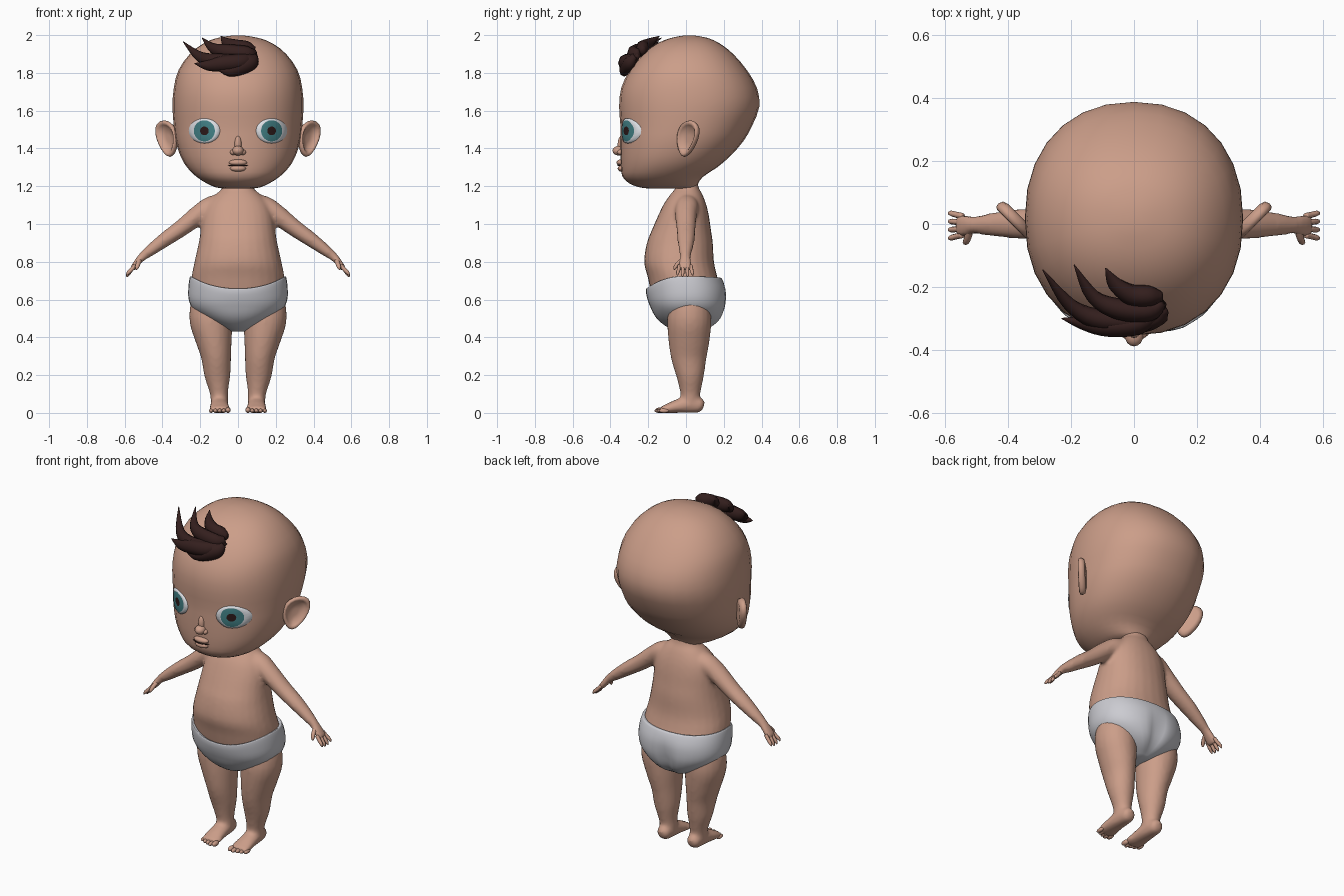
import bpy, bmesh, math
from mathutils import Vector, Matrix
from mathutils.bvhtree import BVHTree


def material(name, rgb):
    m = bpy.data.materials.new(name)
    m.diffuse_color = (*rgb, 1)
    return m


SKIN = material("skin", (0.60, 0.34, 0.25))
CLOTH = material("white cloth", (0.60, 0.60, 0.64))
HAIR = material("dark brown hair", (0.035, 0.014, 0.013))
EYE = material("eye white", (0.72, 0.74, 0.78))
IRIS = material("teal iris", (0.055, 0.22, 0.24))
PUPIL = material("dark pupil", (0.025, 0.010, 0.010))


def finish(name, bm, *mats):
    bmesh.ops.recalc_face_normals(bm, faces=bm.faces)
    me = bpy.data.meshes.new(name)
    bm.to_mesh(me)
    for m in mats:
        me.materials.append(m)
    for p in me.polygons:
        p.use_smooth = True
    ob = bpy.data.objects.new(name, me)
    bpy.context.collection.objects.link(ob)
    return ob


def resample(rows, k):
    """Catmull-Rom interpolation of rows of numbers."""
    out = []
    for i in range(len(rows) - 1):
        p = [rows[max(0, min(len(rows) - 1, i + j))] for j in (-1, 0, 1, 2)]
        for s in range(k):
            t = s / k
            out.append([0.5 * (2*b + (c - a)*t + (2*a - 5*b + 4*c - d)*t*t + (3*b - a - 3*c + d)*t**3)
                        for a, b, c, d in zip(*p)])
    return out + [list(rows[-1])]


def bridge(bm, rings, mats=None):
    """Skin a list of point rings and cap both ends."""
    vs = [[bm.verts.new(p) for p in r] for r in rings]
    n = len(vs[0])
    mats = mats or [0] * (len(vs) + 1)
    bm.faces.new(vs[0]).material_index = mats[0]
    for k, (a, b) in enumerate(zip(vs, vs[1:])):
        for i in range(n):
            j = (i + 1) % n
            bm.faces.new((a[i], a[j], b[j], b[i])).material_index = mats[k + 1]
    bm.faces.new(vs[-1]).material_index = mats[-1]


def angles(n):
    return [2 * math.pi * i / n for i in range(n)]


def sgnpow(v, e):
    return math.copysign(abs(v) ** e, v)


def stack(bm, rows, n, k, warp=None, power=2.2):
    """Horizontal rings given as (z, half width, front y, back y)."""
    rings = []
    for z, hw, yf, yb in resample(rows, k):
        ring = []
        for a in angles(n):
            p = Vector((hw * sgnpow(math.cos(a), 2 / power),
                        (yf + yb) / 2 + (yb - yf) / 2 * sgnpow(math.sin(a), 2 / power), z))
            ring.append(warp(p, a) if warp else p)
        rings.append(ring)
    bridge(bm, rings)


def tube(bm, rows, ref, n=12, k=4, side=1, floor=-9):
    """Tube through (x, y, z, radius a, radius b); radius b lies along ref."""
    rows = resample(rows, k)
    pts = [Vector(r[:3]) for r in rows]
    rings = []
    for i, r in enumerate(rows):
        t = (pts[min(i + 1, len(pts) - 1)] - pts[max(i - 1, 0)]).normalized()
        v = Vector(ref)
        v = (v - t * v.dot(t)).normalized()
        u = t.cross(v)
        ring = [pts[i] + u * r[3] * math.cos(a) + v * r[4] * math.sin(a) for a in angles(n)]
        rings.append([(p.x * side, p.y, max(p.z, floor)) for p in ring])
    bridge(bm, rings)


def blob(bm, loc, size):
    bmesh.ops.create_uvsphere(bm, u_segments=16, v_segments=10, radius=1,
                              matrix=Matrix.Translation(loc) @ Matrix.Diagonal((*size, 1)))


X, Y = (1, 0, 0), (0, 1, 0)

# Head
bm = bmesh.new()
stack(bm, [(1.188, .08, -.20, .04), (1.195, .12, -.25, .055), (1.215, .165, -.30, .065), (1.25, .22, -.336, .09),
           (1.30, .27, -.345, .165), (1.36, .305, -.348, .235), (1.44, .33, -.348, .305),
           (1.52, .34, -.347, .35), (1.62, .347, -.354, .388), (1.72, .34, -.343, .376),
           (1.815, .315, -.297, .322), (1.90, .255, -.228, .25), (1.955, .185, -.155, .18),
           (1.985, .11, -.08, .115), (1.998, .03, -.01, .045)], 28, 2)
bvh = BVHTree.FromBMesh(bm)
finish("head", bm, SKIN)


def face_y(x, z):
    return bvh.ray_cast(Vector((x, -2, z)), Vector(Y))[0].y


# Nose, lips and mouth line
bm = bmesh.new()
blob(bm, (0, -.353, 1.388), (.03, .036, .026))
blob(bm, (0, -.338, 1.42), (.02, .024, .05))
for s in (1, -1):
    blob(bm, (s * .025, -.345, 1.38), (.017, .02, .015))
finish("nose", bm, SKIN)
bm = bmesh.new()
blob(bm, (0, -.345, 1.325), (.048, .023, .017))
blob(bm, (0, -.341, 1.294), (.042, .021, .017))
finish("lips", bm, SKIN)
bm = bmesh.new()
tube(bm, [(-.052, -.346, 1.311, .002, .002), (-.025, -.357, 1.309, .003, .003), (0, -.36, 1.309, .003, .003),
          (.025, -.357, 1.309, .003, .003), (.052, -.346, 1.311, .002, .002)], Y, n=6)
finish("mouth_line", bm, HAIR)

# Eyes: concentric rings laid on the face, and ears: cupped plates with a rim
eyes, ears = bmesh.new(), bmesh.new()
for s in (1, -1):
    rings = []
    for rx, rz, out in ((.023, .023, .013), (.056, .056, .011), (.083, .066, .006), (.083, .066, -.03)):
        ring = []
        for a in angles(24):
            x, z = .178 + rx * math.cos(a), 1.493 + rz * math.sin(a)
            ring.append((s * x, face_y(x, z) - out, z))
        rings.append(ring)
    bridge(eyes, rings, [2, 1, 0, 0, 0])
    rings = []
    for size, h in ((.2, -.018), (.7, -.022), (.92, -.016), (1, 0), (.96, .012), (.86, .016),
                    (.74, .008), (.6, -.006), (.2, -.01)):
        ring = []
        for a in angles(20):
            u = size * .072 * math.cos(a) * (1 + .28 * math.sin(a)) + .022 * size * math.sin(a)
            ring.append((s * (.375 + .7 * (u + h)), .008 + .7 * (u - h), 1.452 + size * .097 * math.sin(a)))
        rings.append(ring)
    bridge(ears, rings)
finish("eyes", eyes, EYE, IRIS, PUPIL)
finish("ears", ears, SKIN)

# Hair tuft: tapered locks sweeping to one side
bm = bmesh.new()
widths = (.018, .042, .042, .028, .002)
for lock in (((.09, -.25, 1.90), (.03, -.30, 1.86), (-.10, -.305, 1.86), (-.20, -.26, 1.885), (-.29, -.145, 1.965)),
             ((.09, -.25, 1.91), (.05, -.275, 1.90), (-.05, -.27, 1.91), (-.13, -.23, 1.93), (-.19, -.13, 1.985)),
             ((.09, -.23, 1.92), (.05, -.23, 1.925), (-.01, -.225, 1.935), (-.06, -.19, 1.96), (-.09, -.14, 1.995)),
             ((.09, -.27, 1.89), (.07, -.295, 1.86), (.01, -.315, 1.83), (-.05, -.33, 1.81), (-.12, -.33, 1.825)),
             ((.09, -.27, 1.89), (.02, -.315, 1.86), (-.08, -.325, 1.85), (-.16, -.315, 1.84), (-.23, -.30, 1.85))):
    tube(bm, [(*p, w, w * .8) for p, w in zip(lock, widths)], Y, n=8)
finish("hair_tuft", bm, HAIR)

# Body: torso, arms, palms, legs and feet fused into one skin
bm = bmesh.new()
stack(bm, [(1.23, .065, -.045, .06), (1.19, .08, -.055, .068), (1.16, .115, -.08, .085), (1.11, .16, -.115, .105),
           (1.05, .185, -.145, .12), (.97, .197, -.18, .132), (.90, .208, -.207, .142), (.80, .23, -.222, .148),
           (.72, .245, -.203, .166), (.62, .245, -.18, .195), (.55, .22, -.15, .18), (.49, .12, -.1, .12)], 28, 3)
for s in (1, -1):
    tube(bm, [(.07, .005, 1.115, .05, .055), (.14, .005, 1.09, .058, .062), (.20, 0, 1.055, .053, .058),
              (.30, 0, .978, .045, .051), (.386, 0, .918, .039, .046), (.46, -.002, .863, .031, .036),
              (.508, -.004, .825, .023, .028), (.53, -.005, .80, .019, .035), (.553, -.005, .77, .016, .038),
              (.564, -.005, .756, .010, .03)], Y, n=16, side=s)
    tube(bm, [(.13, .02, .60, .105, .115), (.143, .018, .50, .117, .115), (.13, .016, .40, .111, .099),
              (.116, .015, .30, .096, .080), (.109, .022, .20, .074, .069), (.101, .023, .11, .054, .049),
              (.098, .022, .06, .05, .046), (.098, .02, .03, .04, .04)], X, n=20, side=s)
    tube(bm, [(.098, .094, .035, .018, .022), (.098, .075, .04, .04, .038), (.098, .02, .045, .047, .046),
              (.098, -.05, .034, .036, .051), (.097, -.10, .022, .025, .057), (.097, -.138, .015, .014, .052)],
         X, n=16, side=s, floor=0)
body = finish("body", bm, SKIN)
fuse = body.modifiers.new("fuse", "REMESH")
fuse.mode = "VOXEL"
fuse.voxel_size = .011
fuse.use_smooth_shade = True
soft = body.modifiers.new("soften", "SMOOTH")
soft.factor, soft.iterations = .5, 5

# Fingers, thumbs and toes
fingers, toes = bmesh.new(), bmesh.new()
for s in (1, -1):
    for i in range(4):
        y = -.03 + .02 * i
        tip = .725 + (.008 if i in (0, 3) else 0)
        tube(fingers, [(.545, y - .005, .78, .010, .010), (.565, y * 1.15 - .005, .757, .0105, .0095),
                       (.582, y * 1.3 - .005, tip + .008, .009, .0085), (.589, y * 1.35 - .005, tip - .005, .003, .003)],
             Y, n=8, side=s)
    tube(fingers, [(.522, -.02, .808, .013, .013), (.529, -.045, .788, .012, .011),
                   (.535, -.058, .77, .010, .009), (.538, -.062, .758, .003, .003)], Y, n=8, side=s)
    for i, tip in enumerate((-.163, -.167, -.160, -.152, -.142)):
        r = .0145 if i == 0 else .0115
        blob(toes, (s * (.053 + .0222 * i), tip + .026, r), (r, .027, r))
finish("fingers", fingers, SKIN)
finish("toes", toes, SKIN)


# Underpants: waist dips at the front, cleft at the back
def pants(p, a):
    w = max(0, min(1, (p.z - .56) / .14))
    p.z -= w * (.065 if math.sin(a) < 0 else .008) * math.sin(a) ** 2
    if p.y > 0:
        p.y *= 1 - .13 * math.exp(-(p.x / .035) ** 2) * (1 - w)
    return p


bm = bmesh.new()
stack(bm, [(.705, .225, -.18, .14), (.722, .248, -.205, .178), (.715, .256, -.212, .192), (.66, .263, -.207, .212),
           (.60, .261, -.197, .216), (.55, .238, -.184, .210), (.50, .178, -.155, .190), (.46, .105, -.108, .152),
           (.432, .04, -.05, .10)], 40, 3, warp=pants)
finish("underpants", bm, CLOTH)
